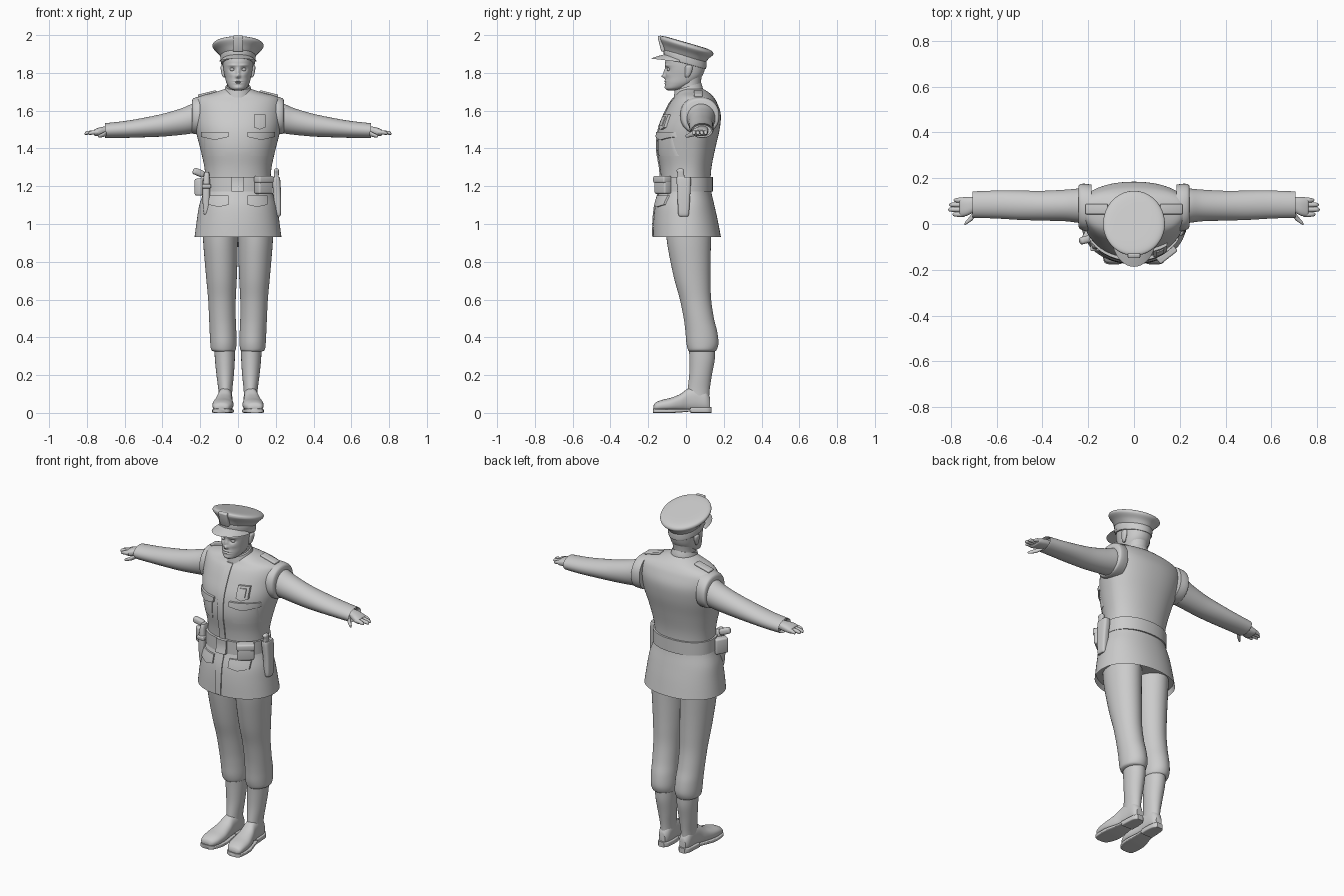
import bpy, bmesh, math
from mathutils import Vector, Euler
from mathutils.bvhtree import BVHTree


def finish(name, bm, mirror=False, angle=40):
    bmesh.ops.recalc_face_normals(bm, faces=bm.faces)
    me = bpy.data.meshes.new(name)
    bm.to_mesh(me)
    bm.free()
    ob = bpy.data.objects.new(name, me)
    bpy.context.collection.objects.link(ob)
    if mirror:
        ob.modifiers.new("mirror", 'MIRROR').use_mirror_merge = False
    bpy.ops.object.select_all(action='DESELECT')
    ob.select_set(True)
    bpy.context.view_layer.objects.active = ob
    bpy.ops.object.shade_smooth_by_angle(angle=math.radians(angle))
    return ob


def smooth_rings(rings, n):
    # Catmull-Rom interpolation of the ring parameters
    out = []
    for i in range(len(rings) - 1):
        p = [rings[max(0, min(len(rings) - 1, i + k))] for k in (-1, 0, 1, 2)]
        for j in range(n):
            t = j / n
            out.append([b + .5 * t * (c - a + t * (2*a - 5*b + 4*c - d + t * (3*(b - c) + d - a)))
                        for a, b, c, d in zip(*p)])
    return out + [list(rings[-1])]


def loft_bm(rings, axis='z', n=5, seg=40, e=2.0, tilt=0, hollow=0):
    # ring = (t, u0, u1, v0, [vc,] v1): superellipse section, widest at vc
    rings = [r if len(r) == 6 else (*r[:4], (r[3] + r[4]) / 2, r[4]) for r in rings]
    bm = bmesh.new()
    loops = []
    for t, u0, u1, v0, vc, v1 in smooth_rings(rings, n):
        loop = []
        for k in range(seg):
            a = 2 * math.pi * k / seg
            c, s = (math.copysign(abs(f) ** (2 / e), f) for f in (math.cos(a), math.sin(a)))
            u = (u0 + u1) / 2 + (u1 - u0) / 2 * c
            v = vc + s * ((v1 - vc) if s > 0 else (vc - v0))
            loop.append(bm.verts.new({'z': (u, v, t + tilt * v), 'x': (t, v, u), 'y': (u, t, v)}[axis]))
        loops.append(loop)
    for a, b in zip(loops, loops[1:]):
        for k in range(seg):
            bm.faces.new((a[k], a[(k + 1) % seg], b[(k + 1) % seg], b[k]))
    cap = bm.faces.new(loops[0])
    bm.faces.new(loops[-1])
    bmesh.ops.recalc_face_normals(bm, faces=bm.faces)
    if hollow:
        bmesh.ops.inset_region(bm, faces=[cap], thickness=.008, depth=0)
        bmesh.ops.translate(bm, verts=cap.verts, vec=-cap.normal * hollow)
    return bm


def loft(name, rings, mirror=False, **kw):
    return finish(name, loft_bm(rings, **kw), mirror)


def sym(z, w, y0, yc, y1):
    return (z, -w, w, y0, yc, y1)


def box(name, loc, size, rot=(0, 0, 0), bevel=.008, mirror=False):
    bm = bmesh.new()
    bmesh.ops.create_cube(bm, size=1)
    bmesh.ops.scale(bm, verts=bm.verts, vec=size)
    bmesh.ops.bevel(bm, geom=bm.edges[:], offset=bevel, segments=3, profile=.5, affect='EDGES')
    m = Euler([math.radians(r) for r in rot]).to_matrix().to_4x4()
    m.translation = loc
    bm.transform(m)
    return finish(name, bm, mirror)


# Jacket
jacket = [sym(.93, .23, -.175, .01, .185), sym(1.02, .218, -.172, .01, .168), sym(1.1, .205, -.163, .01, .15),
          sym(1.17, .182, -.143, .01, .134), sym(1.22, .173, -.132, .01, .13), sym(1.3, .178, -.138, .02, .135),
          sym(1.4, .2, -.154, .03, .155), sym(1.5, .225, -.145, .05, .178), sym(1.58, .235, -.115, .07, .184),
          sym(1.64, .235, -.085, .08, .165), sym(1.673, .21, -.06, .07, .145), sym(1.697, .125, -.045, .05, .12),
          sym(1.715, .07, -.03, .03, .09)]
bm = loft_bm(jacket, seg=64, e=2.15, hollow=.03)
tree = BVHTree.FromBMesh(bm)
finish("jacket", bm)


def patch(name, x0, x1, z0, z1, thick, point=0, mirror=False):
    # cloth panel laid on the front of the jacket, lower edge optionally pointed
    bm = bmesh.new()
    nx, nz = 12, max(4, int((z1 - z0) / .03))
    grid = []
    for i in range(nx + 1):
        x = x0 + (x1 - x0) * i / nx
        low = z0 + point * abs(2 * i / nx - 1)
        col = []
        for j in range(nz + 1):
            z = low + (z1 - low) * j / nz
            hit = tree.ray_cast(Vector((x, -1, z)), Vector((0, 1, 0)))[0]
            col.append(bm.verts.new((x, hit.y if hit else 0, z)))
        grid.append(col)
    for a, b in zip(grid, grid[1:]):
        for j in range(nz):
            bm.faces.new((a[j], b[j], b[j + 1], a[j + 1]))
    for f in bmesh.ops.extrude_face_region(bm, geom=bm.faces[:])['geom']:
        if isinstance(f, bmesh.types.BMVert):
            f.co.y -= thick
    return finish(name, bm, mirror)


patch("jacket_placket", -.025, .012, .935, 1.67, .006)
patch("chest_pocket_flap", .05, .195, 1.445, 1.488, .014, .016, True)
patch("chest_pocket", .065, .18, 1.36, 1.46, .003, 0, True)
patch("hip_pocket_flap", .05, .155, 1.09, 1.15, .01, .012, True)
patch("badge", .085, .145, 1.5, 1.58, .014, .012)
patch("badge_face", .098, .132, 1.52, 1.568, .019)
loft("collar", [sym(1.675, .078, -.066, .01, .092), sym(1.7, .072, -.063, .01, .088),
                sym(1.725, .066, -.06, .01, .08)], tilt=.28, n=3)
box("epaulette", (.163, .065, 1.69), (.1, .045, .014), (0, 14, 0), .005, True)

# Belt and equipment
belt = [sym(z, .183, -.146, .01, .142) for z in (1.172, 1.176, 1.244, 1.248)]
loft("belt", belt, n=1, seg=64, e=2.15)
patch("belt_buckle", -.034, .03, 1.172, 1.25, .024)
box("belt_pouch", (.135, -.122, 1.207), (.092, .05, .095), (0, 0, 38), .01)
box("belt_pouch_flap", (.137, -.126, 1.236), (.096, .054, .036), (0, 0, 38), .008)
box("small_pouch", (-.195, -.045, 1.195), (.045, .075, .09), (0, 0, -30), .01)
loft("side_holster", [(1.04, .197, .222, -.035, .01), (1.06, .192, .228, -.042, .016), (1.15, .188, .228, -.045, .022),
                      (1.23, .18, .224, -.05, .026), (1.25, .182, .22, -.048, .022)], e=3.5)
loft("side_holster_grip", [(1.24, .192, .214, -.045, -.005), (1.265, .19, .216, -.045, -.01),
                           (1.285, .19, .216, -.05, -.01), (1.293, .197, .21, -.04, -.018)], e=3)
loft("front_holster", [(1.045, -.176, -.156, -.1, -.07), (1.07, -.184, -.15, -.108, -.062),
                       (1.16, -.188, -.148, -.112, -.055), (1.25, -.182, -.15, -.108, -.05),
                       (1.275, -.176, -.155, -.1, -.06)], e=3)
box("handgun_grip", (-.208, -.068, 1.272), (.065, .032, .036), (0, 22, 15), .012)
box("holster_strap", (-.167, -.085, 1.2), (.048, .066, .022), (0, 0, 0), .005)

# Arms
loft("armhole_cap", [(.185, 1.475, 1.675, -.03, .172), (.215, 1.475, 1.672, -.03, .176), (.236, 1.478, 1.665, -.022, .174),
                     (.243, 1.485, 1.655, -.01, .165)], True, axis='x', e=2.2)
loft("sleeve", [(.705, 1.457, 1.533, .028, .142), (.69, 1.455, 1.535, .027, .143), (.6, 1.456, 1.545, .024, .146),
                (.5, 1.459, 1.562, .018, .146), (.4, 1.463, 1.583, .015, .145), (.3, 1.472, 1.612, .012, .15),
                (.24, 1.48, 1.637, .005, .155), (.2, 1.49, 1.64, .005, .155)], True, axis='x', hollow=.02)
loft("hand", [(.67, 1.475, 1.52, .055, .115), (.7, 1.473, 1.517, .05, .118), (.73, 1.467, 1.512, .036, .118),
              (.755, 1.466, 1.503, .032, .116), (.763, 1.472, 1.497, .037, .112)], True, axis='x', e=2.5)
for label, y, tip in (("index", .042, .793), ("middle", .063, .812), ("ring", .084, .808), ("little", .104, .788)):
    loft(label + "_finger", [(x, z - r, z + r, y - r, y + r) for x, z, r in
                             ((.74, 1.486, .011), (.765, 1.485, .0112), (tip - .012, 1.482, .0095),
                              (tip - .003, 1.479, .0065), (tip, 1.478, .002))], True, axis='x', n=3, seg=14)
loft("thumb", [(.69, 1.472, 1.505, .04, .075), (.705, 1.463, 1.49, .018, .05), (.722, 1.459, 1.48, .005, .028),
               (.735, 1.458, 1.474, -.003, .013), (.741, 1.461, 1.469, -.004, .003)], True, axis='x', seg=20)

# Trousers, boots
loft("trouser_leg", [(.325, .022, .128, .018, .152), (.335, .012, .142, .01, .163), (.37, .008, .147, .002, .172),
                     (.43, .009, .15, -.003, .165), (.5, .012, .153, -.012, .148), (.6, .012, .158, -.032, .133),
                     (.7, .007, .167, -.06, .13), (.8, .003, .176, -.082, .13), (.9, .001, .184, -.1, .132),
                     (1.0, .0, .188, -.11, .135)], True)
loft("boot_shaft", [(.06, .032, .102, 0, .122), (.12, .03, .104, .008, .125), (.2, .022, .114, .017, .137),
                    (.28, .017, .122, .018, .152), (.34, .016, .125, .016, .155)], True)
loft("boot_foot", [(-.172, .065, .11, .018, .038), (-.162, .047, .128, .01, .054), (-.13, .03, .135, .008, .068),
                   (-.08, .024, .134, .008, .08), (-.03, .028, .122, .008, .1), (.01, .031, .11, .008, .128),
                   (.06, .03, .104, .008, .14), (.105, .034, .1, .008, .12), (.128, .048, .086, .012, .08)],
     True, axis='y', e=2.3)
loft("boot_sole", [(-.176, .065, .112, 0, .022), (-.165, .044, .131, 0, .022), (-.12, .025, .137, 0, .02),
                   (-.07, .022, .135, 0, .02), (-.01, .028, .118, .004, .02), (.03, .03, .11, .008, .022)],
     True, axis='y', e=6)
loft("boot_heel", [(.025, .03, .108, 0, .03), (.07, .028, .106, 0, .03), (.115, .034, .101, 0, .03),
                   (.136, .05, .086, 0, .03)], True, axis='y', e=6)

# Head: smooth loft, then features pushed out or in with soft bumps
bm = loft_bm([sym(1.708, .02, -.098, -.07, -.035), sym(1.718, .042, -.108, -.055, -.005), sym(1.745, .06, -.11, -.02, .045),
              sym(1.78, .07, -.108, .0, .083), sym(1.82, .077, -.107, .0, .1), sym(1.86, .08, -.11, 0, .105),
              sym(1.9, .078, -.1, 0, .1)], n=12, seg=96, e=2.15)
for x, z, rx, rz, d in ((0, 1.782, .011, .01, .02), (0, 1.805, .009, .02, .011), (.03, 1.818, .015, .01, -.011),
                        (.03, 1.84, .022, .006, .005), (.035, 1.79, .016, .013, .003), (0, 1.756, .02, .004, .006),
                        (0, 1.745, .018, .004, .005), (0, 1.7505, .02, .0025, -.004), (0, 1.722, .018, .009, .004)):
    for v in bm.verts:
        if v.co.y < -.02:
            for sx in ({x, -x}):
                v.co.y -= d * math.exp(-((v.co.x - sx) / rx) ** 2 - ((v.co.z - z) / rz) ** 2)
finish("head", bm, angle=80)
loft("neck", [sym(1.67, .06, -.05, .02, .078), sym(1.74, .057, -.05, .02, .078), sym(1.79, .06, -.045, .03, .085)])
loft("eye", [(1.808, .027, .033, -.088, -.085), (1.812, .02, .04, -.098, -.08), (1.818, .017, .043, -.1, -.08),
             (1.824, .02, .04, -.098, -.08), (1.828, .027, .033, -.088, -.085)], True, seg=20, n=3)
loft("ear", [(1.775, .068, .076, -.002, .012), (1.785, .068, .084, -.006, .02), (1.81, .068, .09, -.006, .032),
             (1.832, .068, .092, -.004, .034), (1.842, .07, .086, .004, .026)], True, seg=24)

# Peaked cap
loft("cap_band", [sym(1.848, .088, -.114, -.005, .104), sym(1.854, .091, -.117, -.005, .107),
                  sym(1.885, .093, -.118, -.005, .108), sym(1.892, .09, -.115, -.005, .105)], n=3, seg=64, tilt=-.27)
loft("cap_crown", [sym(1.885, .09, -.116, 0, .105), sym(1.91, .108, -.125, 0, .12), sym(1.932, .13, -.136, 0, .14),
                   sym(1.944, .135, -.138, 0, .145), sym(1.955, .128, -.132, 0, .137), sym(1.961, .1, -.105, 0, .108),
                   sym(1.962, .03, -.03, 0, .03)], seg=64, tilt=-.29)
box("cap_badge", (0, -.13, 1.955), (.055, .022, .085), (14, 0, 0), .006)
bm = bmesh.new()
rows = []
for i in range(33):
    a = math.pi * (1 + i / 32)
    c, s = math.cos(a), math.sin(a)
    rows.append([bm.verts.new(((.086 + .016 * t) * c, -.035 + (.08 + .072 * t) * s,
                               1.868 - .03 * s - t * (.006 - .012 * s) - .004 * t * t)) for t in (0, .25, .5, .75, 1)])
for a, b in zip(rows, rows[1:]):
    for j in range(4):
        bm.faces.new((a[j], b[j], b[j + 1], a[j + 1]))
bmesh.ops.solidify(bm, geom=bm.faces[:], thickness=.007)
finish("cap_visor", bm)
